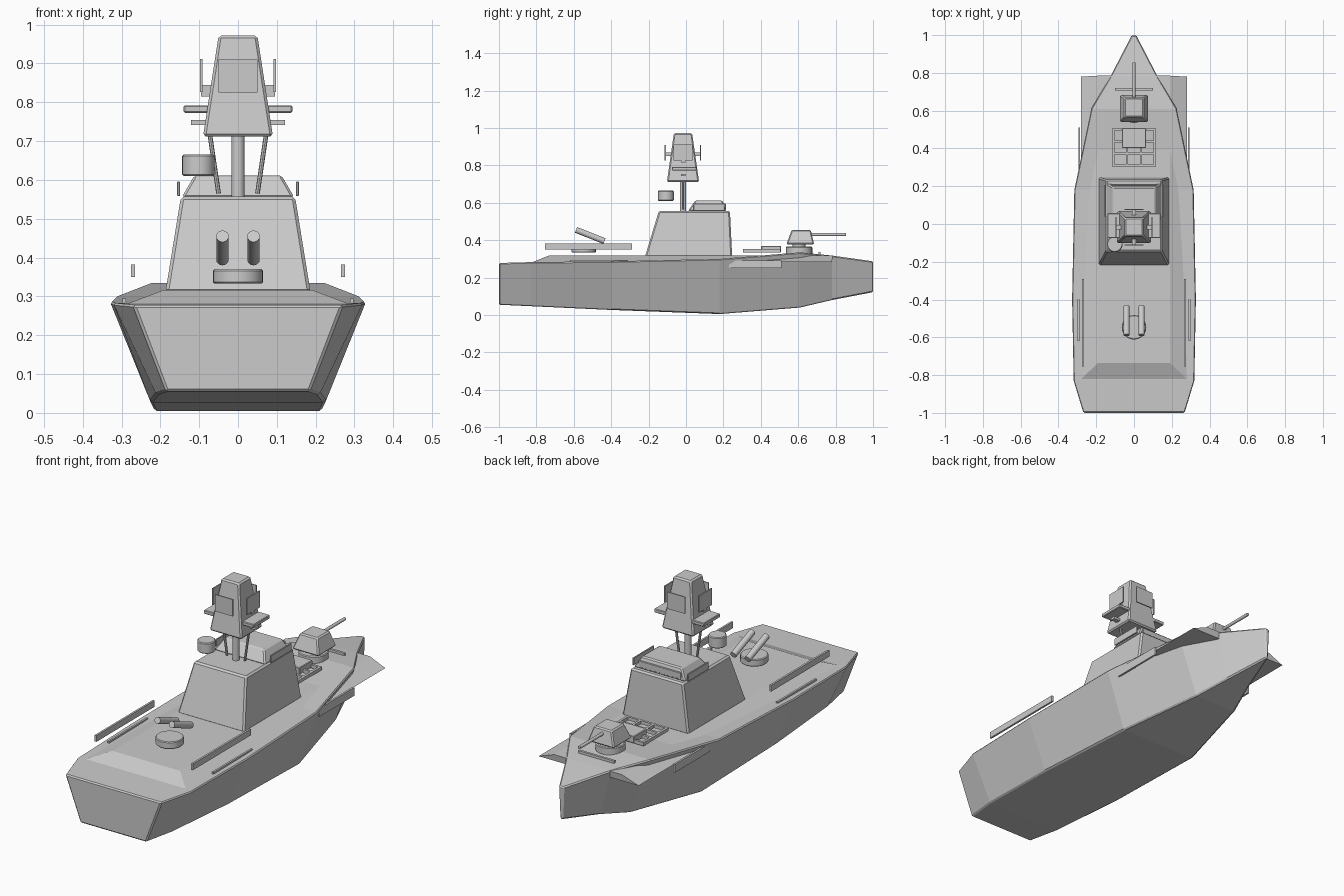
import bpy, bmesh, math
from mathutils import Vector

old = bpy.data.objects.get("Cube")
if old:
    bpy.data.objects.remove(old, do_unlink=True)

GREY = (0.6, 0.6, 0.6, 1)
paint = bpy.data.materials.new("ship_grey")
paint.use_nodes = True
paint.diffuse_color = GREY
paint.node_tree.nodes["Principled BSDF"].inputs["Base Color"].default_value = GREY


def finish(name, bm, bevel=0.0, smooth=False):
    bmesh.ops.recalc_face_normals(bm, faces=bm.faces)
    mesh = bpy.data.meshes.new(name)
    bm.to_mesh(mesh)
    bm.free()
    mesh.materials.append(paint)
    obj = bpy.data.objects.new(name, mesh)
    bpy.context.collection.objects.link(obj)
    if bevel:
        mod = obj.modifiers.new("soft_edges", 'BEVEL')
        mod.width = bevel
        mod.segments = 1
        mod.limit_method = 'ANGLE'
    if smooth:
        bpy.ops.object.select_all(action='DESELECT')
        obj.select_set(True)
        bpy.context.view_layer.objects.active = obj
        bpy.ops.object.shade_smooth_by_angle()
    return obj


def loft(name, rings, bevel=0.0):
    """Skin a list of point rings and cap both ends."""
    bm = bmesh.new()
    loops = [[bm.verts.new(p) for p in ring] for ring in rings]
    for a, b in zip(loops, loops[1:]):
        for i in range(len(a)):
            j = (i + 1) % len(a)
            bm.faces.new((a[i], a[j], b[j], b[i]))
    bm.faces.new(loops[0])
    bm.faces.new(loops[-1])
    return finish(name, bm, bevel)


def rect(hw, y0, y1, z):
    return [(-hw, y0, z), (hw, y0, z), (hw, y1, z), (-hw, y1, z)]


def frustum(name, low, high, bevel=0.0):
    return loft(name, [rect(*low), rect(*high)], bevel)


def box(name, x, y, z, bevel=0.0):
    """Box from (min, max) pairs."""
    return loft(name, [[(x[0], y[0], h), (x[1], y[0], h), (x[1], y[1], h), (x[0], y[1], h)]
                       for h in z], bevel)


def rod(name, a, b, r, sides=16, bevel=0.0):
    a, b = Vector(a), Vector(b)
    bm = bmesh.new()
    bmesh.ops.create_cone(bm, cap_ends=True, segments=sides, radius1=r, radius2=r,
                          depth=(b - a).length)
    turn = (b - a).to_track_quat('Z', 'Y').to_matrix().to_4x4()
    turn.translation = (a + b) / 2
    bmesh.ops.transform(bm, matrix=turn, verts=bm.verts)
    return finish(name, bm, bevel, smooth=True)


# Hull stations: y, bottom half width, bottom z, deck half width, deck z
stations = [(-1, .185, .055, .27, .278), (-.83, .21, .047, .322, .283),
            (-.4, .225, .027, .33, .287), (.18, .215, .005, .318, .3),
            (.61, .12, .04, .228, .335), (.78, .066, .08, .127, .318),
            (1, .006, .122, .012, .287)]
loft("hull", [[(-b, y, zb), (b, y, zb), (t, y, zt), (-t, y, zt)]
              for y, b, zb, t, zt in stations], .011)
frustum("raised_deck", (.28, -.82, .78, .283), (.19, -.735, .785, .317))

# Bridge with windows
frustum("bridge", (.187, -.22, .247, .31), (.147, -.145, .235, .557), .008)
frustum("bridge_roof", (.145, .01, .215, .555), (.112, .05, .195, .612), .006)
box("front_window", (-.12, .12), (.205, .213), (.562, .595), .002)

# Mast column and tower
MAST_Y = -.016
rod("mast_column", (0, MAST_Y, .555), (0, MAST_Y, .72), .017)
frustum("mast_tower", (.09, -.102, .07, .712), (.05, -.065, .033, .972), .007)
for y, end in ((-.111, "back"), (.077, "front")):
    box(end + "_radar_panel", (-.05, .05), (y - .003, y + .003), (.825, .91))
    box(end + "_panel_bracket", (-.01, .01), sorted((y, MAST_Y)), (.85, .87))

for s, side in ((1, "left"), (-1, "right")):
    def span(a, b):
        return sorted((s * a, s * b))

    box(side + "_window", span(.149, .157), (.04, .207), (.558, .596), .002)
    rod(side + "_mast_leg", (s * .05, MAST_Y, .565), (s * .073, MAST_Y, .72), .006, 8)
    box(side + "_mast_platform", span(.06, .14), (-.075, .057), (.773, .792), .003)
    box(side + "_mast_arm", span(.06, .121), (-.028, -.004), (.742, .755))
    box(side + "_radar_panel", span(.092, .098), (-.068, .036), (.827, .911))
    box(side + "_panel_bracket", span(.055, .095), (-.028, -.004), (.815, .845))
    # Stern guns and deck edge fittings
    rod(side + "_stern_barrel", (s * .04, -.436, .395), (s * .04, -.588, .455), .016)
    box(side + "_launch_rail", span(.265, .275), (-.755, -.29), (.35, .382))
    box(side + "_deck_strip", span(.288, .298), (-.62, -.31), (.28, .295))
    box(side + "_hull_fender", span(.285, .295), (.23, .51), (.25, .292))

rod("signal_drum", (-.102, -.107, .61), (-.102, -.107, .665), .042, 24, .004)
rod("stern_gun_base", (0, -.547, .333), (0, -.547, .37), .065, 24, .004)

# Bow gun
rod("bow_gun_base", (0, .605, .325), (0, .605, .366), .07, 24, .004)
frustum("bow_turret", (.075, .537, .685, .378), (.05, .565, .667, .455), .006)
rod("bow_turret_pivot", (0, .605, .36), (0, .605, .385), .035)
rod("bow_gun_barrel", (0, .65, .43), (0, .855, .43), .008)
box("bow_cross_bar", (-.1, .1), (.708, .72), (.32, .337))

# Open missile grid and its hatch box
for i in range(4):
    x = -.11 + i * .22 / 3
    y = .31 + i * .19 / 3
    box("grid_long_bar", (x - .006, x + .006), (.304, .506), (.335, .352))
    box("grid_cross_bar", (-.115, .115), (y - .006, y + .006), (.335, .352))
box("hatch_box", (-.063, .063), (.402, .508), (.335, .37), .003)
